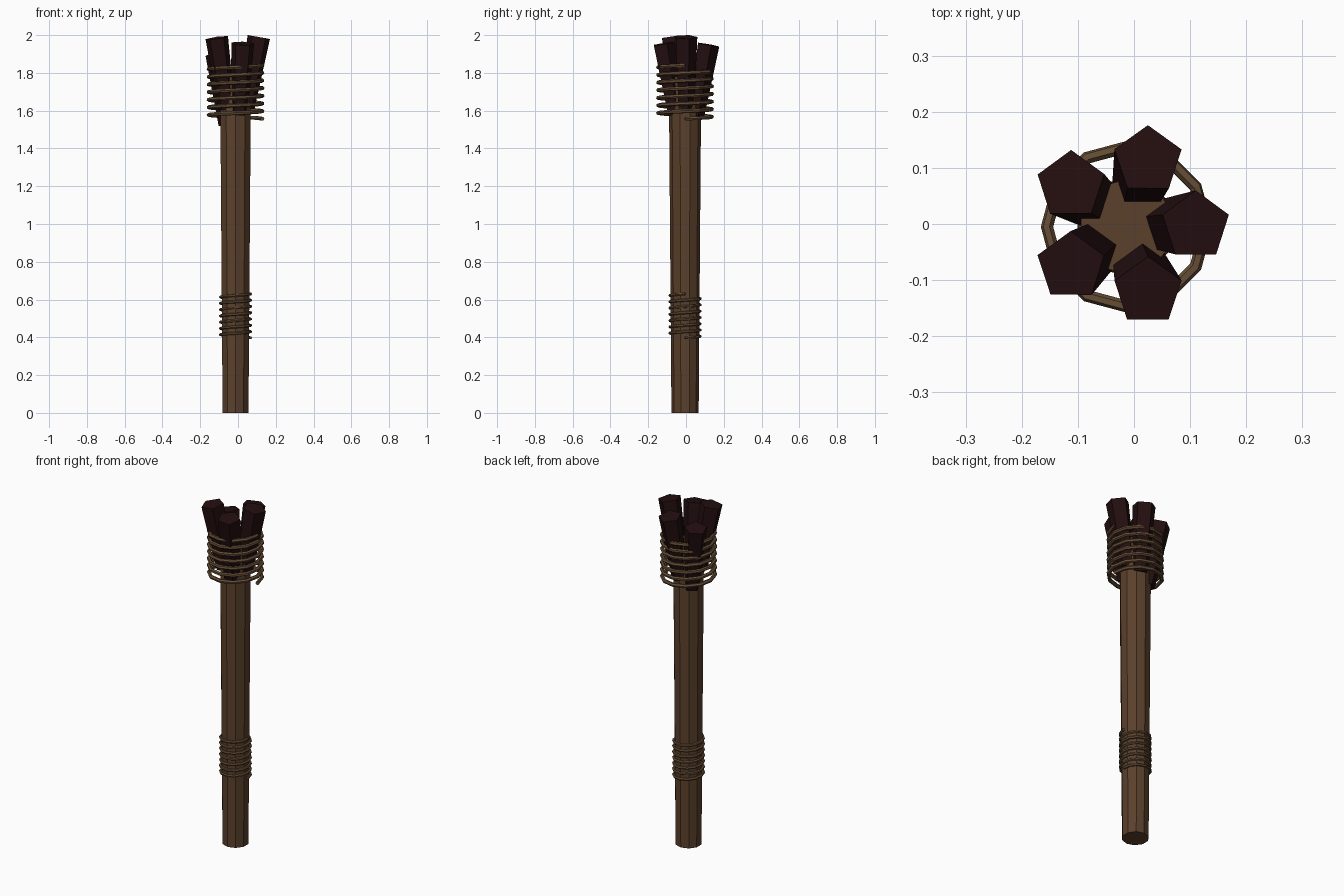
import bpy, bmesh, math
from mathutils import Matrix, Vector

if "Cube" in bpy.data.objects:
    bpy.data.objects.remove(bpy.data.objects["Cube"])

CX, CY = -0.013, -0.005   # axis of the shaft


def material(name, rgb):
    m = bpy.data.materials.new(name)
    m.diffuse_color = (*rgb, 1)
    m.use_nodes = True
    m.node_tree.nodes["Principled BSDF"].inputs["Base Color"].default_value = m.diffuse_color
    return m


WOOD = material("brown wood", (0.105, 0.052, 0.025))
ROPE = material("rope tan", (0.13, 0.075, 0.036))
CHAR = material("charred wood", (0.017, 0.0045, 0.005))


def prism(name, sides, r_low, r_high, length, matrix, mat):
    """Tapered prism from local z=0 to z=length."""
    bm = bmesh.new()
    rings = []
    for r, z in ((r_low, 0), (r_high, length)):
        rings.append([bm.verts.new((r * math.cos(math.pi / 2 + i * math.tau / sides),
                                    r * math.sin(math.pi / 2 + i * math.tau / sides), z))
                      for i in range(sides)])
    for i in range(sides):
        j = (i + 1) % sides
        bm.faces.new((rings[0][i], rings[0][j], rings[1][j], rings[1][i]))
    bm.faces.new(rings[0][::-1])
    bm.faces.new(rings[1])
    me = bpy.data.meshes.new(name)
    bm.to_mesh(me)
    bm.free()
    me.materials.append(mat)
    ob = bpy.data.objects.new(name, me)
    ob.matrix_world = matrix
    bpy.context.collection.objects.link(ob)


def coil(name, radius, wire, z0, z1, turns, steps=12):
    """Faceted helical wrapping around the shaft."""
    cu = bpy.data.curves.new(name, 'CURVE')
    cu.dimensions = '3D'
    cu.bevel_depth = wire
    cu.bevel_resolution = 1
    cu.use_fill_caps = True
    n = turns * steps
    sp = cu.splines.new('POLY')
    sp.use_smooth = False
    sp.points.add(n)
    for i, p in enumerate(sp.points):
        a = i * math.tau / steps
        p.co = (CX + radius * math.cos(a), CY + radius * math.sin(a),
                z0 + (z1 - z0) * i / n, 1)
    cu.materials.append(ROPE)
    bpy.context.collection.objects.link(bpy.data.objects.new(name, cu))


# shaft, widening slightly upward
prism("shaft", 10, 0.072, 0.086, 1.78, Matrix.Translation((CX, CY, 0)), WOOD)

# rope wrappings
coil("head_wrapping", 0.142, 0.011, 1.557, 1.84, 7)
coil("grip_wrapping", 0.080, 0.008, 0.397, 0.63, 7)

# five charred blocks leaning outward
TILT = math.radians(10)
LENGTH = 0.38
for k, top in enumerate((1.99, 1.95, 1.90, 1.985, 1.955)):
    a = k * math.tau / 5
    out = Vector((math.cos(a), math.sin(a), 0))
    lean = Matrix.Rotation(TILT, 4, Vector((-out.y, out.x, 0)))
    top_centre = Vector((CX, -0.003, top)) + out * 0.123
    base = top_centre - lean @ Vector((0, 0, LENGTH))
    prism(f"head_block_{k + 1}", 5, 0.046, 0.063, LENGTH,
          Matrix.Translation(base) @ lean, CHAR)
